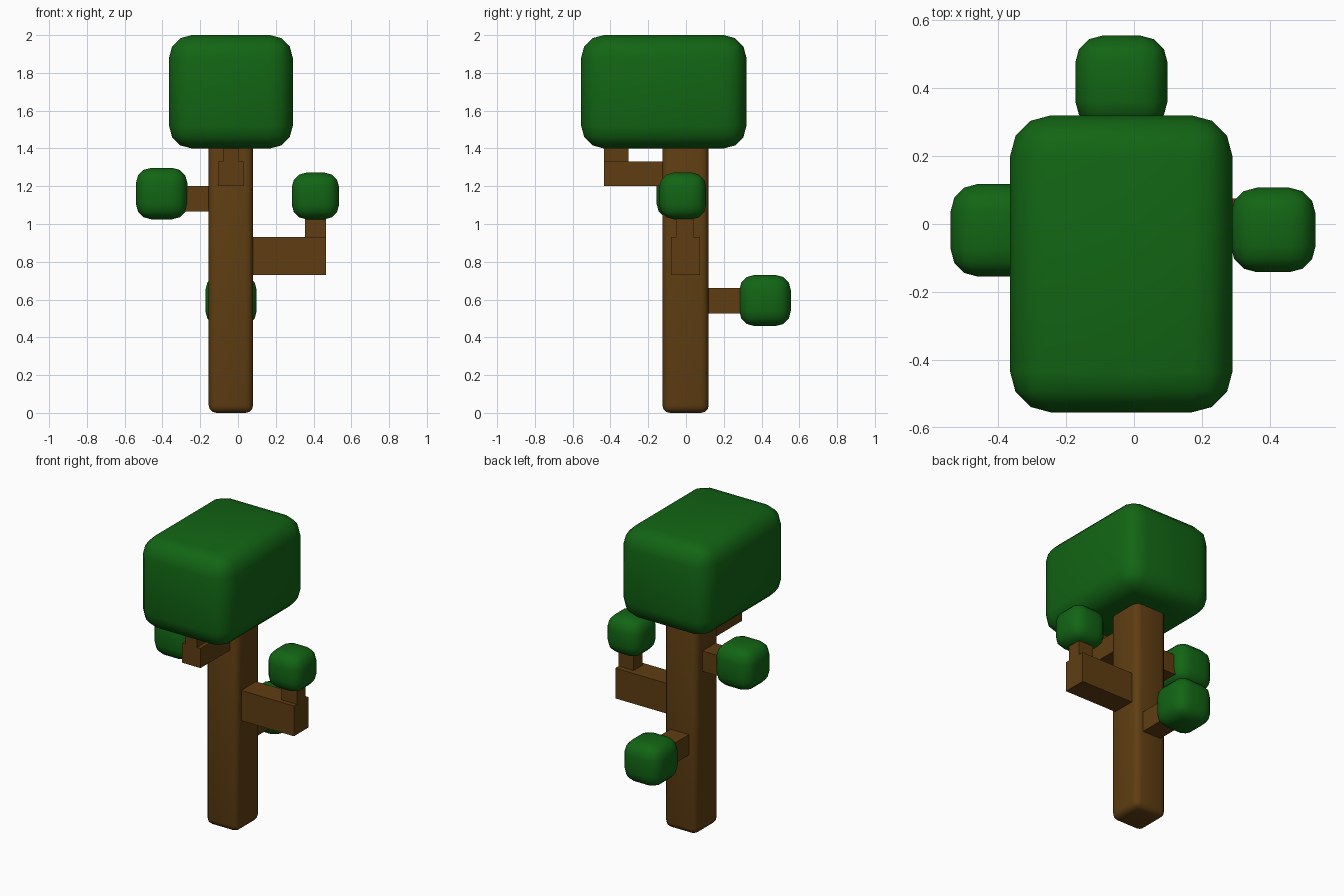
import bpy, bmesh
from mathutils import Vector

if "Cube" in bpy.data.objects:
    bpy.data.objects.remove(bpy.data.objects["Cube"])


def material(name, color):
    m = bpy.data.materials.new(name)
    m.diffuse_color = (*color, 1)
    m.use_nodes = True
    m.node_tree.nodes["Principled BSDF"].inputs["Base Color"].default_value = m.diffuse_color
    return m


BARK = material("bark", (0.115, 0.048, 0.006))
LEAF = material("leaf", (0.006, 0.13, 0.007))


def box(name, xr, yr, zr, mat, bevel=0.0):
    """Box from axis ranges, optionally with rounded smooth edges."""
    lo, hi = Vector((xr[0], yr[0], zr[0])), Vector((xr[1], yr[1], zr[1]))
    size = hi - lo
    bm = bmesh.new()
    bmesh.ops.create_cube(bm, size=1)
    for v in bm.verts:
        v.co = Vector(a * b for a, b in zip(v.co, size))
    if bevel:
        bmesh.ops.bevel(bm, geom=bm.edges[:], offset=bevel, segments=3,
                        profile=0.5, affect='EDGES', clamp_overlap=True)
        for f in bm.faces:
            f.smooth = True
    me = bpy.data.meshes.new(name)
    bm.to_mesh(me)
    bm.free()
    me.materials.append(mat)
    ob = bpy.data.objects.new(name, me)
    ob.location = (lo + hi) / 2
    bpy.context.collection.objects.link(ob)
    return ob


# Trunk and crown
box("trunk", (-0.155, 0.08), (-0.125, 0.12), (0.0, 1.5), BARK, 0.04)
box("crown", (-0.365, 0.29), (-0.555, 0.32), (1.4, 2.0), LEAF, 0.12)

# Right branch: arm, upright and leaf clump
box("right_branch", (0.03, 0.465), (-0.08, 0.075), (0.73, 0.93), BARK)
box("right_branch_upright", (0.355, 0.465), (-0.05, 0.04), (0.92, 1.08), BARK)
box("right_leaves", (0.285, 0.535), (-0.142, 0.107), (1.025, 1.272), LEAF, 0.077)

# Front branch rising into the crown
box("front_branch", (-0.105, 0.03), (-0.435, -0.08), (1.2, 1.33), BARK)
box("front_branch_upright", (-0.08, 0.005), (-0.435, -0.305), (1.32, 1.46), BARK)

# Left branch and leaf clump
box("left_branch", (-0.33, -0.11), (-0.085, 0.05), (1.065, 1.2), BARK)
box("left_leaves", (-0.54, -0.268), (-0.155, 0.118), (1.025, 1.297), LEAF, 0.08)

# Back branch and leaf clump
box("back_branch", (-0.105, 0.03), (0.08, 0.34), (0.525, 0.66), BARK)
box("back_leaves", (-0.173, 0.099), (0.282, 0.555), (0.46, 0.73), LEAF, 0.08)
